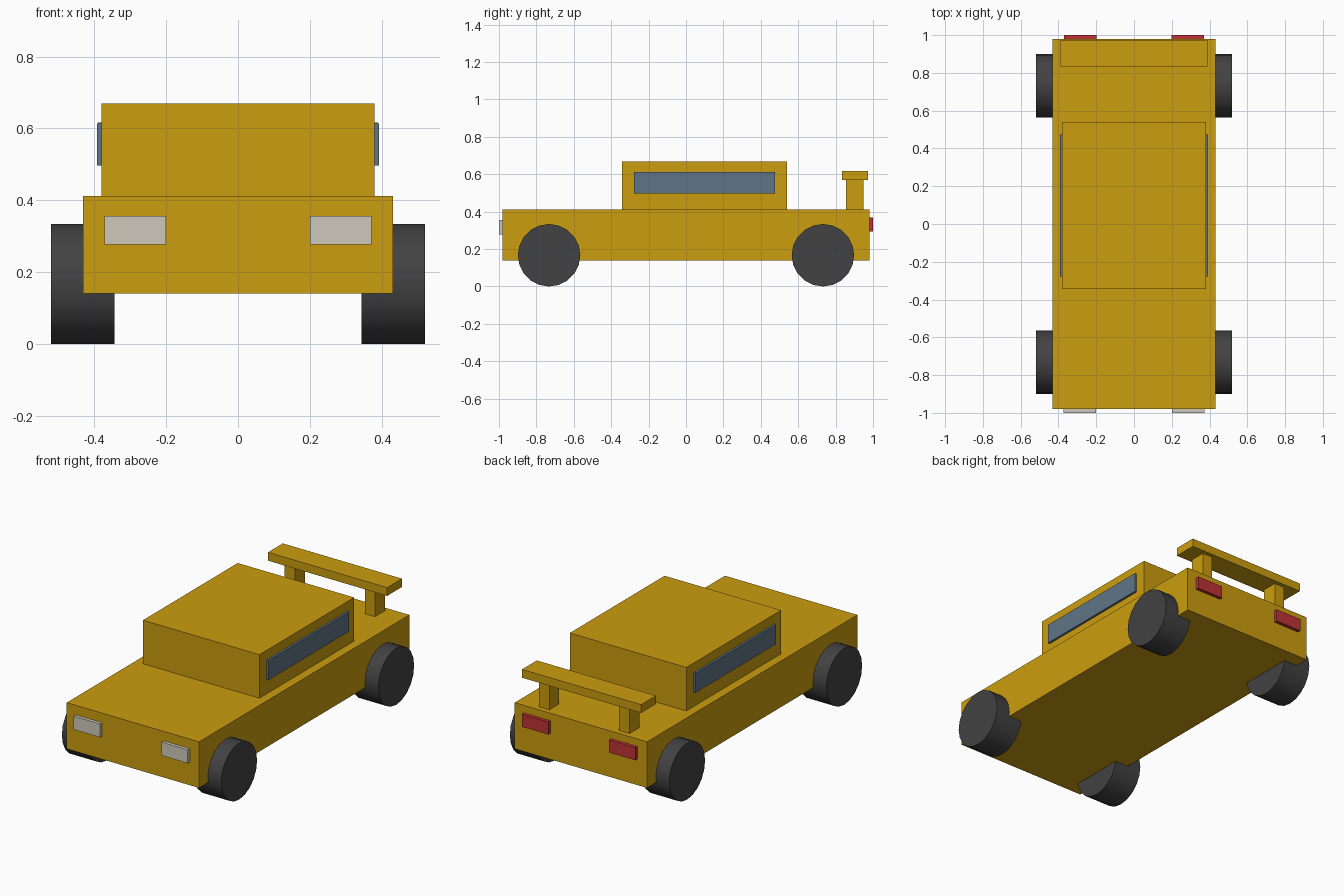
import bpy
import math

default = bpy.data.objects.get("Cube")
if default:
    bpy.data.objects.remove(default, do_unlink=True)


def material(name, rgb):
    # sRGB bytes to linear
    lin = [((c / 255 + 0.055) / 1.055) ** 2.4 if c > 10 else c / 255 / 12.92 for c in rgb]
    m = bpy.data.materials.new(name)
    m.use_nodes = True
    m.diffuse_color = (*lin, 1)
    m.node_tree.nodes["Principled BSDF"].inputs["Base Color"].default_value = (*lin, 1)
    return m


YELLOW = material("mustard_paint", (204, 157, 15))
GLASS = material("blue_grey_glass", (96, 117, 135))
LAMP = material("pale_lamp", (206, 201, 188))
RED = material("red_lamp", (190, 50, 54))
RUBBER = material("dark_rubber", (66, 66, 66))


def box(name, x, y, z, mat):
    """Box spanning the given (low, high) ranges."""
    spans = (x, y, z)
    bpy.ops.mesh.primitive_cube_add(size=1, location=[(a + b) / 2 for a, b in spans])
    ob = bpy.context.object
    ob.name = name
    ob.scale = [b - a for a, b in spans]
    bpy.ops.object.transform_apply(location=False, rotation=False, scale=True)
    ob.data.materials.append(mat)


def wheel(name, x, y):
    radius = 0.167
    bpy.ops.mesh.primitive_cylinder_add(vertices=20, radius=radius, depth=0.176,
                                        location=(x, y, radius),
                                        rotation=(0, math.pi / 2, 0))
    ob = bpy.context.object
    ob.name = name
    bpy.ops.object.shade_smooth_by_angle(angle=math.radians(30))
    ob.data.materials.append(RUBBER)


# Body, cabin and rear wing
box("body", (-0.432, 0.432), (-0.98, 0.98), (0.14, 0.412), YELLOW)
box("cabin", (-0.38, 0.38), (-0.343, 0.54), (0.412, 0.669), YELLOW)
box("wing", (-0.389, 0.389), (0.835, 0.973), (0.568, 0.617), YELLOW)

# Paired parts
for side, s in (("left", 1), ("right", -1)):
    def span(a, b):
        return tuple(sorted((s * a, s * b)))

    box(side + "_window", span(0.37, 0.393), (-0.277, 0.475), (0.497, 0.613), GLASS)
    box(side + "_headlight", span(0.2, 0.372), (-1, -0.96), (0.277, 0.356), LAMP)
    box(side + "_taillight", span(0.198, 0.37), (0.96, 1), (0.294, 0.368), RED)
    box(side + "_wing_post", span(0.228, 0.295), (0.856, 0.948), (0.412, 0.568), YELLOW)
    for end, y in (("front", -0.732), ("rear", 0.732)):
        wheel(f"{side}_{end}_wheel", s * 0.432, y)
